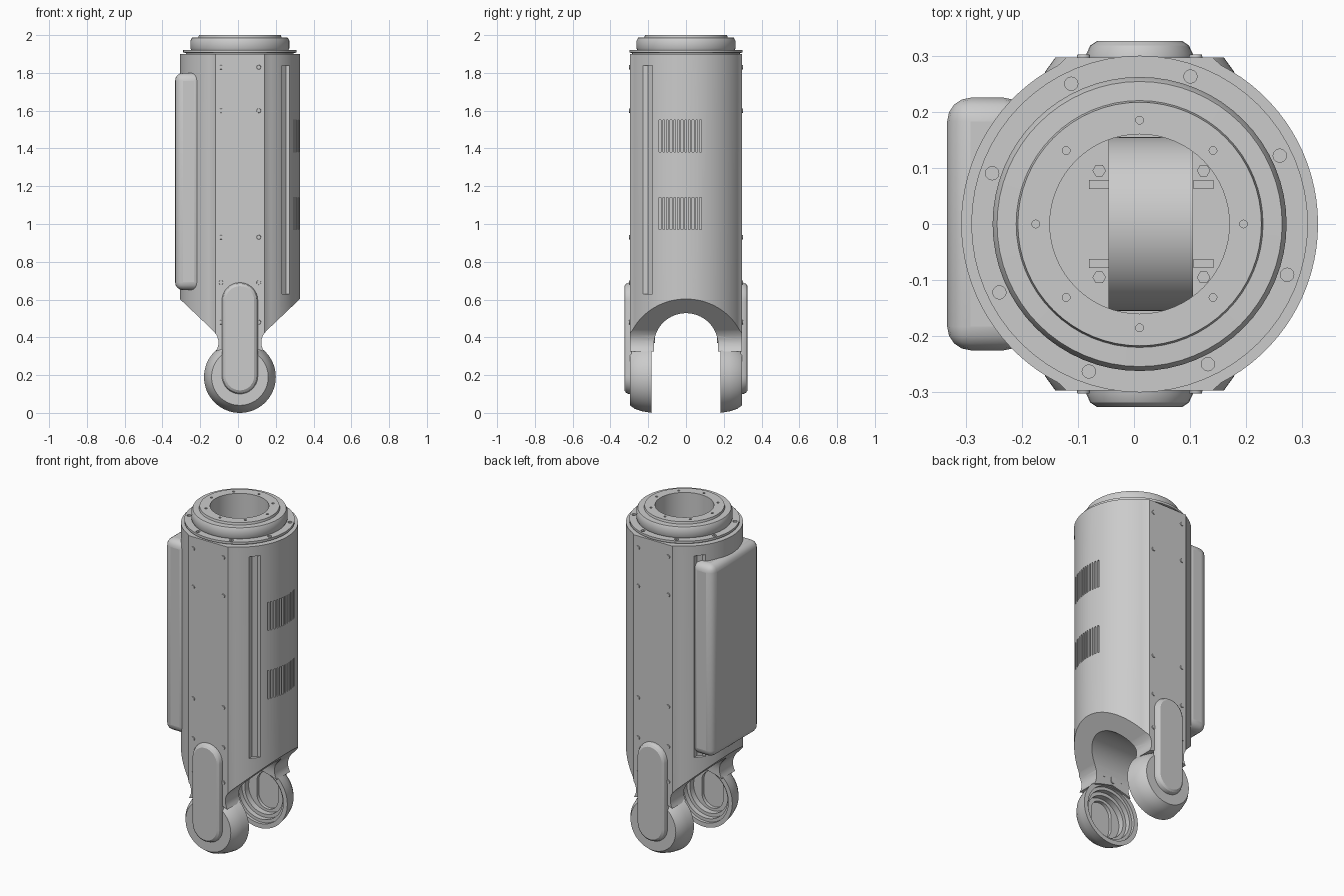
import bpy, bmesh, math

if "Cube" in bpy.data.objects:
    bpy.data.objects.remove(bpy.data.objects["Cube"])

CX = 0.01      # axis of the tube
HZ = 0.19      # height of the pivot hubs


def loft(name, rings, axis='z', closed=False):
    """Skin a list of (outline, position along axis); closed joins last ring to first."""
    to3d = {'x': lambda u, v, w: (w, u, v), 'y': lambda u, v, w: (u, w, v),
            'z': lambda u, v, w: (u, v, w)}[axis]
    bm = bmesh.new()
    vs = [[bm.verts.new(to3d(u, v, w)) for u, v in pts] for pts, w in rings]
    n = len(vs[0])
    pairs = list(zip(vs, vs[1:])) + ([(vs[-1], vs[0])] if closed else [])
    for a, b in pairs:
        for i in range(n):
            j = (i + 1) % n
            bm.faces.new((a[i], a[j], b[j], b[i]))
    if not closed:
        bm.faces.new(vs[0])
        bm.faces.new(vs[-1])
    bmesh.ops.recalc_face_normals(bm, faces=bm.faces)
    me = bpy.data.meshes.new(name)
    bm.to_mesh(me)
    bm.free()
    ob = bpy.data.objects.new(name, me)
    bpy.context.collection.objects.link(ob)
    return ob


def circle(r, u=CX, v=0.0, n=64):
    return [(u + r * math.cos(2 * math.pi * i / n), v + r * math.sin(2 * math.pi * i / n))
            for i in range(n)]


def rect(u0, u1, v0, v1):
    return [(u0, v0), (u1, v0), (u1, v1), (u0, v1)]


def stadium(hw, z0, z1, n=16):
    arc = [math.pi * i / n for i in range(n + 1)]
    top = [(CX + hw * math.cos(a), z1 - hw + hw * math.sin(a)) for a in arc]
    low = [(CX - hw * math.cos(a), z0 + hw - hw * math.sin(a)) for a in arc]
    return top + low


def select(obs):
    bpy.ops.object.select_all(action='DESELECT')
    for o in obs:
        o.select_set(True)
    bpy.context.view_layer.objects.active = obs[0]


def join(obs):
    select(obs)
    bpy.ops.object.join()
    return obs[0]


def boolean(ob, cutter, op='DIFFERENCE'):
    m = ob.modifiers.new('cut', 'BOOLEAN')
    m.operation, m.object, m.solver = op, cutter, 'EXACT'
    select([ob])
    bpy.ops.object.modifier_apply(modifier=m.name)
    bpy.data.objects.remove(cutter)


# Tube body: round section with chamfered flats front and back
lim = math.asin(0.283 / 0.318)
arc = [(0.318 * math.cos(t), 0.318 * math.sin(t))
       for t in [lim * (i / 16 - 1) for i in range(33)]]
half = [(0.13, -0.297)] + arc + [(0.13, 0.297)]
section = [(CX + x, y) for x, y in half] + [(CX - x, -y) for x, y in half]
body = loft('tube_body', [(section, 0.2), (section, 1.9)])

# Tapered lower end with narrow necks
side = [(0.5, 2.1), (0.5, 0.776), (0.14, 0.434), (0.122, 0.41), (0.114, 0.385),
        (0.114, 0.36), (0.12, 0.34), (0.128, 0.325), (0.09, 0.338)]
outline = [(CX + x, z) for x, z in side] + [(CX, 0.36)] + [(CX - x, z) for x, z in side[::-1]]
boolean(body, loft('taper', [(outline, -0.5), (outline, 0.5)], 'y'), 'INTERSECT')

# Arched fork opening
arch = [(0.17 * math.cos(math.pi * i / 32), 0.36 + 0.168 * math.sin(math.pi * i / 32))
        for i in range(33)] + [(-0.17, 0.1), (0.17, 0.1)]
boolean(body, loft('arch', [(arch, -0.6), (arch, 0.6)], 'x'))

# Bore from the top
boolean(body, loft('bore', [(circle(0.16), 0.58), (circle(0.16), 2.05)]))

# Two banks of vent slits on the right
slits = []
for z0 in (0.97, 1.38):
    for i in range(12):
        y = -0.138 + i * 0.0195
        r = rect(y - 0.0045, y + 0.0045, z0, z0 + 0.17)
        slits.append(loft('slit', [(r, 0.265), (r, 0.4)], 'x'))
boolean(body, join(slits))

# Long shallow side grooves, opposite each other
grooves = []
for s in (1, -1):
    a = [(0.222, -0.3), (0.32, -0.3), (0.32, -0.178), (0.243, -0.178), (0.222, -0.2)]
    a = [(CX + s * x, s * y) for x, y in a]
    grooves.append(loft('groove', [(a, 0.63), (a, 1.84)]))
boolean(body, join(grooves))

# Stepped mounting collar
prof = [(0.16, 1.89), (0.285, 1.89), (0.285, 1.905), (0.3, 1.908), (0.3, 1.922), (0.258, 1.922),
        (0.262, 1.93), (0.262, 1.97), (0.254, 1.986), (0.22, 1.987), (0.217, 2.0), (0.16, 2.0)]
collar = loft('mounting_collar', [(circle(r), z) for r, z in prof], closed=True)
holes = []
for k in range(8):
    for r, a0, hr, z0 in ((0.278, 26, 0.012, 1.912), (0.185, 0, 0.007, 1.98)):
        a = math.radians(a0 + 45 * k)
        c = circle(hr, CX + r * math.cos(a), r * math.sin(a), 12)
        holes.append(loft('hole', [(c, z0), (c, 2.1)]))
boolean(collar, join(holes))

# Curved floor and brackets seen down the bore
barrel = loft('bore_floor', [(circle(0.155, 0, 0.6), -0.045), (circle(0.155, 0, 0.6), 0.105)], 'x')
boolean(barrel, loft('trim', [(rect(-1, 1, -1, 1), 0.3), (rect(-1, 1, -1, 1), 0.57)]))
fittings = []
for x in (-0.062, 0.124):
    for y in (-0.07, 0.07):
        r = rect(x - 0.018, x + 0.018, y - 0.008, y + 0.008)
        fittings.append(loft('bracket', [(r, 0.57), (r, 0.64)]))
        c = circle(0.012, x, y * 1.36, 6)
        fittings.append(loft('bolt', [(c, 0.57), (c, 0.6)]))
join(fittings).name = 'bore_brackets'

# Rounded side housing
r = rect(-0.333, -0.19, -0.225, 0.225)
housing = loft('side_housing', [(r, 0.65), (r, 1.8)])
bev = housing.modifiers.new('round', 'BEVEL')
bev.width, bev.segments = 0.042, 4

# Fork hubs, cover plates and screws on both faces
hub_prof = [(0.15, 0.297), (0.168, 0.272), (0.182, 0.23), (0.19, 0.182), (0.163, 0.182),
            (0.163, 0.2), (0.145, 0.2), (0.145, 0.23), (0.125, 0.23), (0.125, 0.265)]
screws = []
for s, label in ((-1, 'front'), (1, 'back')):
    hub = loft(label + '_hub', [(circle(r, CX, HZ), s * y) for r, y in hub_prof], 'y')
    st = stadium(0.07, 0.08, 0.3)
    boolean(hub, loft('pocket', [(st, s * 0.25), (st, s * 0.285)], 'y'))
    loft(label + '_cover', [(stadium(0.095, 0.1, 0.69), s * 0.288),
                            (stadium(0.095, 0.1, 0.69), s * 0.303),
                            (stadium(0.088, 0.107, 0.683), s * 0.318),
                            (stadium(0.076, 0.119, 0.671), s * 0.326)], 'y')
    for z in (0.48, 0.69, 0.93, 1.6, 1.83):
        for x in (-0.1, 0.1):
            screws.append(loft('screw', [(circle(0.014, CX + x, z, 12), s * 0.285),
                                         (circle(0.011, CX + x, z, 12), s * 0.302)], 'y'))
    # small fixings inside the fork
    for x, z in ((-0.06, 0.4), (0.06, 0.4)):
        c = circle(0.01, CX + x, z, 12)
        screws.append(loft('screw', [(c, s * 0.166), (c, s * 0.18)], 'y'))
    tab = stadium(0.014, 0.37, 0.43)
    screws.append(loft('tab', [(tab, s * 0.163), (tab, s * 0.18)], 'y'))
join(screws).name = 'screws'

select([o for o in bpy.context.scene.objects if o.type == 'MESH'])
bpy.ops.object.shade_smooth_by_angle(angle=math.radians(30))
